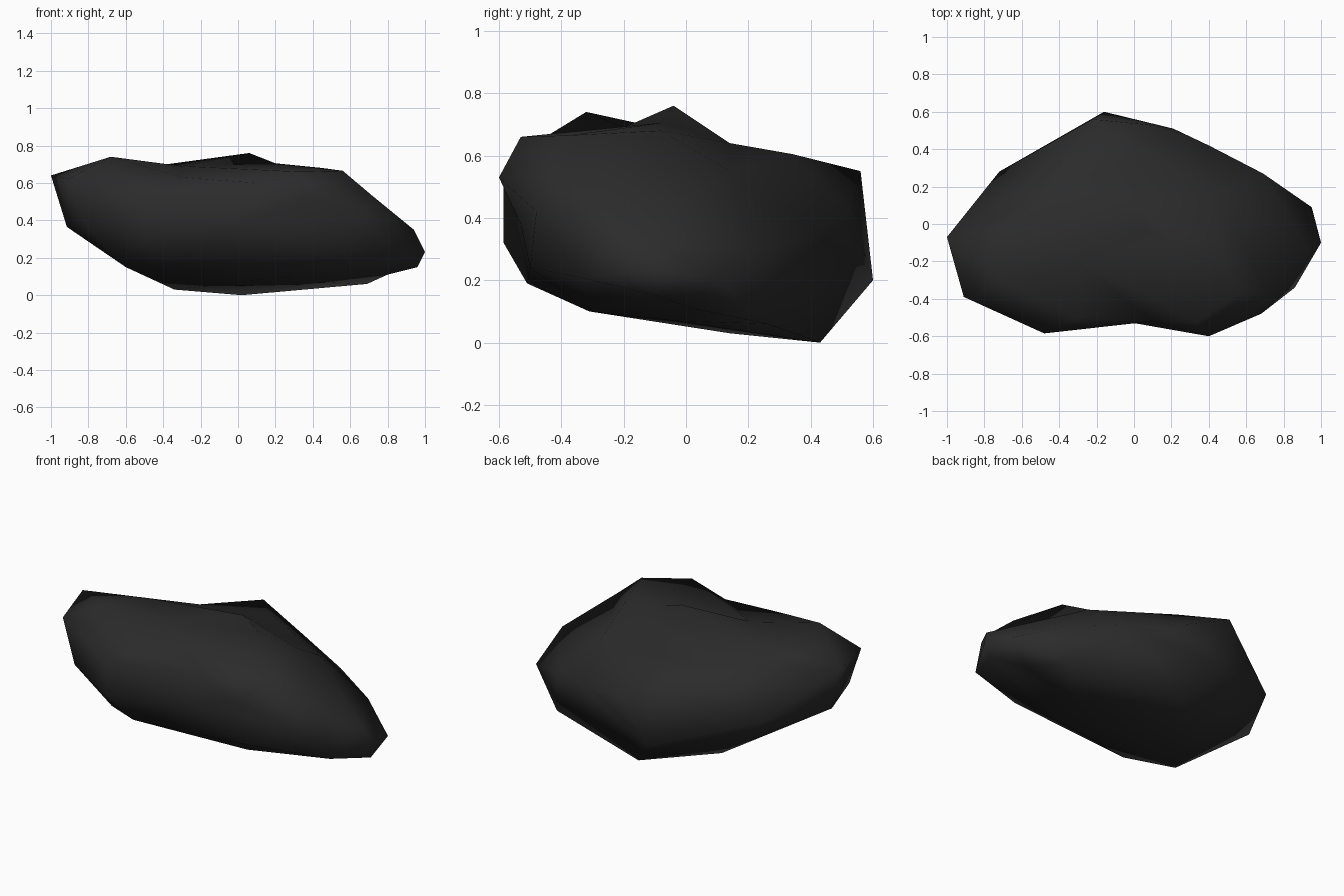
import bpy, bmesh
from mathutils import Vector

if "Cube" in bpy.data.objects:
    bpy.data.objects.remove(bpy.data.objects["Cube"])

# Key corners of the boulder, grouped by side
top = [(-.68, -.32, .74), (.06, -.04, .76), (.2, -.08, .705), (.56, -.37, .665),
       (.33, -.53, .66), (-.3, -.2, .69), (-.6, 0, .67), (-.4, .2, .61),
       (.45, -.08, .68), (.45, .14, .55), (0, .14, .64), (-.02, .34, .605), (-.3, -.5, .63)]
front = [(-.48, -.585, .54), (-.48, -.585, .32), (.1, -.52, .6), (.4, -.6, .53),
         (0, -.53, .38), (.44, -.5, .24), (-.35, -.51, .19), (.68, -.48, .42)]
right = [(.72, -.38, .53), (.8, -.36, .43), (.94, -.15, .35), (1, -.1, .23),
         (.86, -.34, .21), (.95, .09, .21), (.96, -.09, .15), (.69, .27, .3)]
back = [(-.22, .56, .55), (-.16, .6, .2), (.08, .53, .42), (.21, .51, .36), (.4, .42, .35)]
left = [(-1, -.07, .64), (-.91, -.39, .62), (-.915, -.1, .365), (-.81, -.42, .37), (-.72, .28, .38)]
bottom = [(.02, .43, 0), (-.34, .14, .03), (.69, .26, .06), (.8, .02, .11),
          (.4, -.04, .07), (.28, -.31, .1), (-.6, -.36, .15)]
points = [Vector(p) for p in top + front + right + back + left + bottom]

# Skin the corners: hull of their directions on a sphere, then move them back out
center = Vector((0, -.02, .38))
bm = bmesh.new()
home = {}
for p in points:
    d = p - center
    v = bm.verts.new(Vector((d.x, d.y / .6, d.z / .38)).normalized())
    home[v] = p
bmesh.ops.convex_hull(bm, input=list(bm.verts))
for v in bm.verts:
    v.co = home[v]

# Flip edges that form valleys, so the skin bulges like worn stone
for _ in range(4):
    for e in list(bm.edges):
        if not e.is_valid or len(e.link_faces) != 2:
            continue
        if e.is_convex or e.calc_face_angle_signed(0) > -.12:
            continue
        a, b = [next(v for v in f.verts if v not in e.verts) for f in e.link_faces]
        if bm.edges.get((a, b)) is None:
            bmesh.ops.rotate_edges(bm, edges=[e], use_ccw=False)
bmesh.ops.recalc_face_normals(bm, faces=list(bm.faces))
mesh = bpy.data.meshes.new("boulder")
bm.to_mesh(mesh)
bm.free()

boulder = bpy.data.objects.new("boulder", mesh)
bpy.context.collection.objects.link(boulder)

# Dark stone colour, smooth shading
stone = bpy.data.materials.new("dark stone")
stone.diffuse_color = (.024, .024, .024, 1)
stone.use_nodes = True
stone.node_tree.nodes["Principled BSDF"].inputs["Base Color"].default_value = stone.diffuse_color
mesh.materials.append(stone)
for f in mesh.polygons:
    f.use_smooth = True
